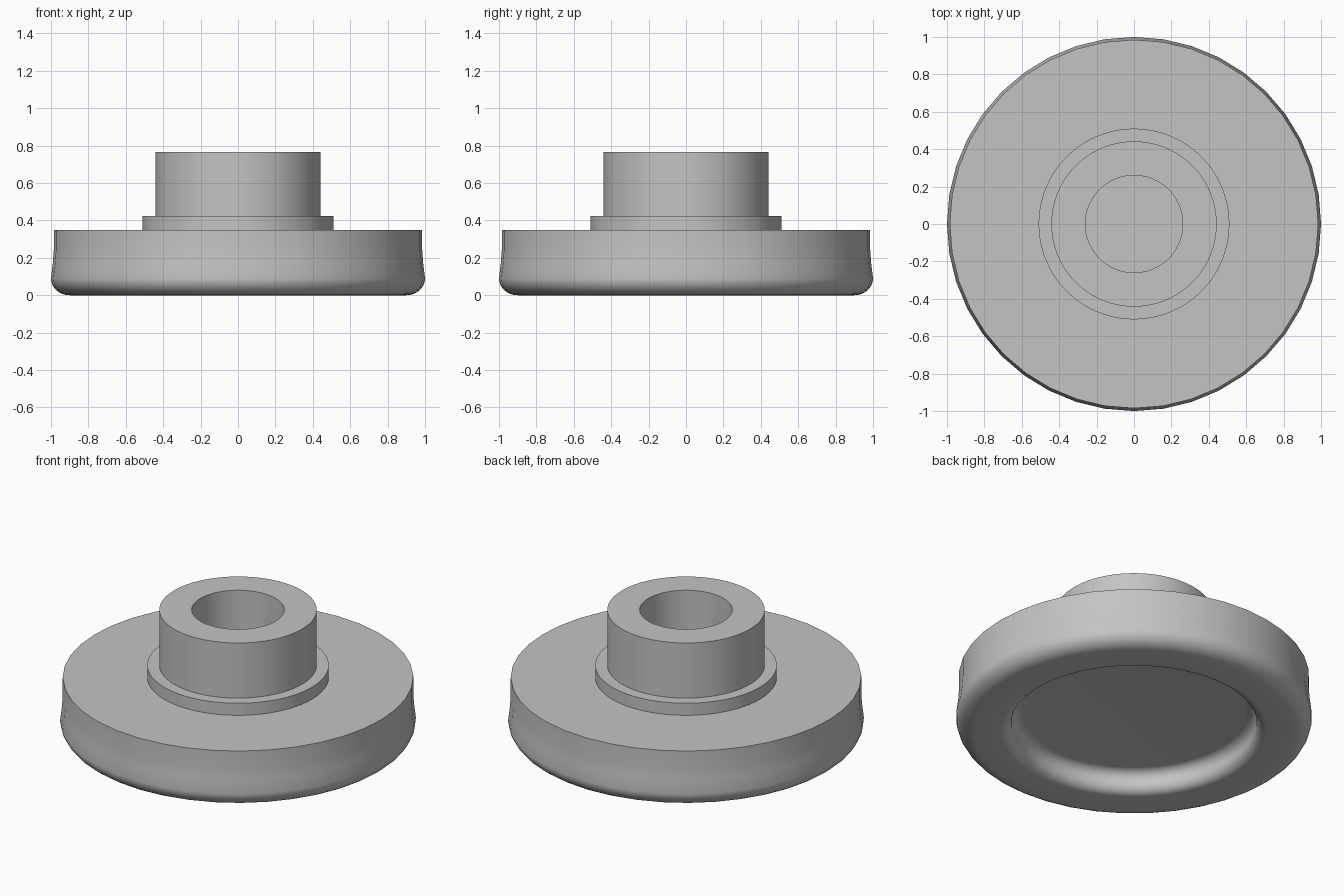
import bpy, bmesh
from math import cos, sin, pi, radians

default = bpy.data.objects.get("Cube")
if default:
    bpy.data.objects.remove(default, do_unlink=True)

metal = bpy.data.materials.new("plain_grey")
metal.use_nodes = True
colour = (0.55, 0.55, 0.55, 1)
metal.diffuse_color = colour
metal.node_tree.nodes["Principled BSDF"].inputs["Base Color"].default_value = colour


def arc(r, z, rx, rz, start, end, steps=8):
    """Points of a rounded corner, angles in degrees."""
    angles = [radians(start + (end - start) * i / steps) for i in range(steps + 1)]
    return [(r + rx * cos(a), z + rz * sin(a)) for a in angles]


def lathe(name, profile, sides, closed=False):
    """Turn an (r, z) profile around the z axis."""
    bm = bmesh.new()
    rings = []
    for r, z in profile:
        if r == 0:
            rings.append([bm.verts.new((0, 0, z))] * sides)
        else:
            rings.append([bm.verts.new((r * cos(2 * pi * i / sides),
                                        r * sin(2 * pi * i / sides), z))
                          for i in range(sides)])
    pairs = list(zip(rings, rings[1:]))
    if closed:
        pairs.append((rings[-1], rings[0]))
    for a, b in pairs:
        for i in range(sides):
            j = (i + 1) % sides
            corners = list(dict.fromkeys((a[i], a[j], b[j], b[i])))
            bm.faces.new(corners)
    bmesh.ops.recalc_face_normals(bm, faces=bm.faces)
    mesh = bpy.data.meshes.new(name)
    bm.to_mesh(mesh)
    bm.free()
    mesh.materials.append(metal)
    obj = bpy.data.objects.new(name, mesh)
    bpy.context.collection.objects.link(obj)
    bpy.ops.object.select_all(action='DESELECT')
    obj.select_set(True)
    bpy.context.view_layer.objects.active = obj
    bpy.ops.object.shade_smooth_by_angle(angle=radians(30))
    return obj


# Wide disc: flared rim, rounded foot and a shallow dished recess underneath
disc = [(0, 0.35), (0.985, 0.35), (0.985, 0.24), (0.99, 0.17)]
disc += arc(0.9, 0.09, 0.1, 0.09, 0, -90)
disc += arc(0.75, 0.06, 0.06, 0.06, 270, 180)
disc += arc(0.63, 0.07, 0.06, 0.06, 0, 90)
disc += [(0, 0.13)]
lathe("disc", disc, 40)

# Low shoulder around the bore
lathe("collar", [(0.26, 0.35), (0.51, 0.35), (0.51, 0.425), (0.26, 0.425)], 96, True)

# Tubular hub
lathe("hub", [(0.26, 0.425), (0.442, 0.425), (0.442, 0.767), (0.26, 0.767)], 96, True)
